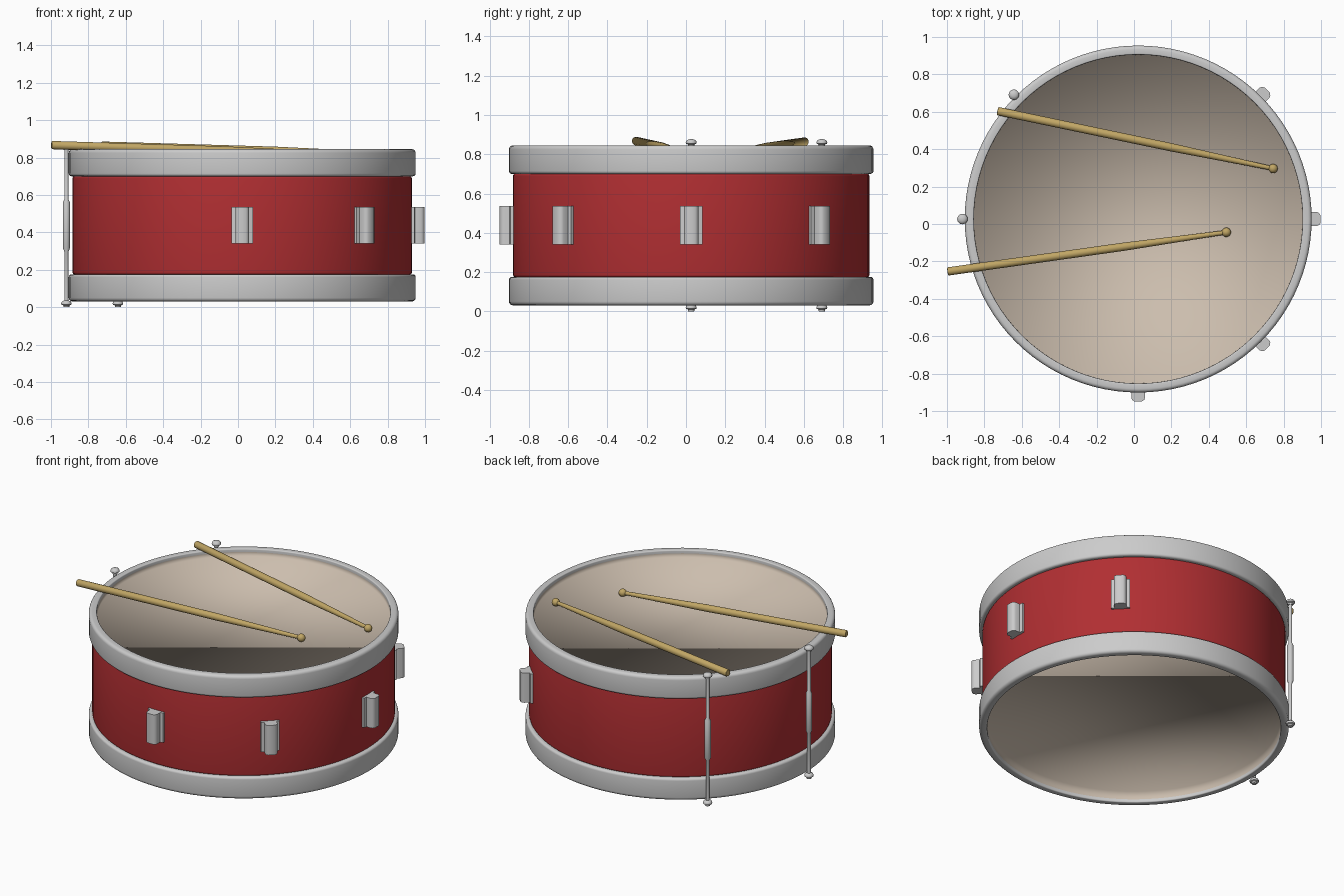
import bpy, bmesh
from math import cos, sin, pi, radians
from mathutils import Vector, Matrix

if "Cube" in bpy.data.objects:
    bpy.data.objects.remove(bpy.data.objects["Cube"], do_unlink=True)

CENTRE = Vector((0.0225, 0.0265, 0))
MID_Z = 0.438
SIDES = 96


def material(name, rgb):
    mat = bpy.data.materials.new(name)
    mat.use_nodes = True
    mat.diffuse_color = (*rgb, 1)
    mat.node_tree.nodes["Principled BSDF"].inputs["Base Color"].default_value = (*rgb, 1)
    return mat


RED = material("red_lacquer", (0.44, 0.028, 0.032))
SKIN = material("drum_skin", (0.6, 0.51, 0.42))
WOOD = material("stick_wood", (0.53, 0.38, 0.13))
METAL = material("grey_metal", (0.8, 0.8, 0.8))


def finish(name, bm, mats, matrix, angle=None):
    mesh = bpy.data.meshes.new(name)
    bm.to_mesh(mesh)
    bm.free()
    for mat in mats:
        mesh.materials.append(mat)
    obj = bpy.data.objects.new(name, mesh)
    bpy.context.collection.objects.link(obj)
    obj.matrix_world = matrix
    bpy.ops.object.select_all(action="DESELECT")
    obj.select_set(True)
    bpy.context.view_layer.objects.active = obj
    if angle is None:
        bpy.ops.object.shade_smooth()
    else:
        bpy.ops.object.shade_smooth_by_angle(angle=radians(angle))
    return obj


def lathe(profile, steps, base=True, top=True, flip=False):
    """Revolve (radius, z) points, listed bottom to top, with optional end caps."""
    bm = bmesh.new()
    rings = [[bm.verts.new((r * cos(2 * pi * i / steps), r * sin(2 * pi * i / steps), z))
              for i in range(steps)] for r, z in profile]
    for low, high in zip(rings, rings[1:]):
        for i in range(steps):
            j = (i + 1) % steps
            bm.faces.new((low[i], low[j], high[j], high[i]))
    if base:
        bm.faces.new(rings[0][::-1])
    if top:
        bm.faces.new(rings[-1])
    if flip:
        bmesh.ops.reverse_faces(bm, faces=bm.faces)
    return bm


def corner(r, z, radius, start, steps=4):
    """Quarter-round profile points around a centre."""
    return [(r + radius * cos(start + pi / 2 * k / steps),
             z + radius * sin(start + pi / 2 * k / steps)) for k in range(steps + 1)]


# Shell: open tube with rounded ends tucked into the hoops
shell = corner(0.894, 0.187, 0.013, -pi / 2) + corner(0.894, 0.689, 0.013, 0)
finish("shell", lathe(shell, SIDES, base=False, top=False), [RED],
       Matrix.Translation(CENTRE), 40)

# Hoops, each with a skin recessed inside its lip, deeper underneath
hoop = [(0.89, 0.262)] + corner(0.9125, 0.277, 0.015, -pi / 2)
hoop += corner(0.9075, 0.387, 0.02, 0) + corner(0.886, 0.4, 0.007, pi / 2)
for name, side, skin_z in (("top", 1, 0.359), ("bottom", -1, 0.332)):
    profile = hoop + [(0.879, 0.386), (0.878, skin_z)]
    bm = lathe([(r, side * z) for r, z in profile], SIDES, base=False, flip=side < 0)
    bm.faces.ensure_lookup_table()
    for face in bm.faces[-SIDES - 1:]:
        face.material_index = 1
    finish(name + "_hoop_and_skin", bm, [METAL, SKIN],
           Matrix.Translation(CENTRE + Vector((0, 0, MID_Z))))

# Lugs: back plate and rounded body as one extruded section
half = [(0.0565, 0.88), (0.0565, 0.92), (0.037, 0.924), (0.037, 0.956),
        (0.032, 0.967), (0.02, 0.975)]
section = half + [(-x, r) for x, r in reversed(half)]
for number, degrees in enumerate((-90, -45, 0, 45), 1):
    bm = bmesh.new()
    face = bm.faces.new([bm.verts.new((r, x, 0.34)) for x, r in section])
    up = bmesh.ops.extrude_face_region(bm, geom=[face])["geom"]
    bmesh.ops.translate(bm, vec=(0, 0, 0.196),
                        verts=[v for v in up if isinstance(v, bmesh.types.BMVert)])
    bmesh.ops.recalc_face_normals(bm, faces=bm.faces)
    finish(f"lug_{number}", bm, [METAL],
           Matrix.Translation(CENTRE) @ Matrix.Rotation(radians(degrees), 4, "Z"), 40)

# Tension rods: domed end nuts, thin rod and thicker middle sleeve
nut = [(0.015, 0), (0.017, 0.01), (0.027, 0.014), (0.028, 0.022), (0.023, 0.031)]
sleeve = [(0.011, 0.298), (0.019, 0.315), (0.019, 0.561), (0.011, 0.578)]
rod = nut + [(0.011, 0.036)] + sleeve + [(0.011, 0.84)]
rod += [(r, z + 0.84) for r, z in nut] + [(0.012, 0.876), (0.003, 0.877)]
for number, degrees in enumerate((135, 180), 1):
    a = radians(degrees)
    spot = CENTRE + 0.94 * Vector((cos(a), sin(a), 0))
    finish(f"tension_rod_{number}", lathe(rod, 20), [METAL], Matrix.Translation(spot), 50)

# Drumsticks: straight grip, tapered shoulder, ball tip
stick = [(0.018, 0), (0.022, 0.005), (0.022, 0.95), (0.012, 1.475)]
stick += [(0.025 * cos(t), 1.506 + 0.025 * sin(t))
          for t in (radians(d) for d in range(-60, 90, 20))]
for number, (butt, tip) in enumerate((
        ((-0.997, -0.254, 0.867), (0.51, -0.042, 0.82)),
        ((-0.73, 0.604, 0.864), (0.765, 0.292, 0.82))), 1):
    start = Vector(butt)
    turn = (Vector(tip) - start).to_track_quat("Z", "Y").to_matrix().to_4x4()
    finish(f"drumstick_{number}", lathe(stick, 24), [WOOD], Matrix.Translation(start) @ turn, 45)
